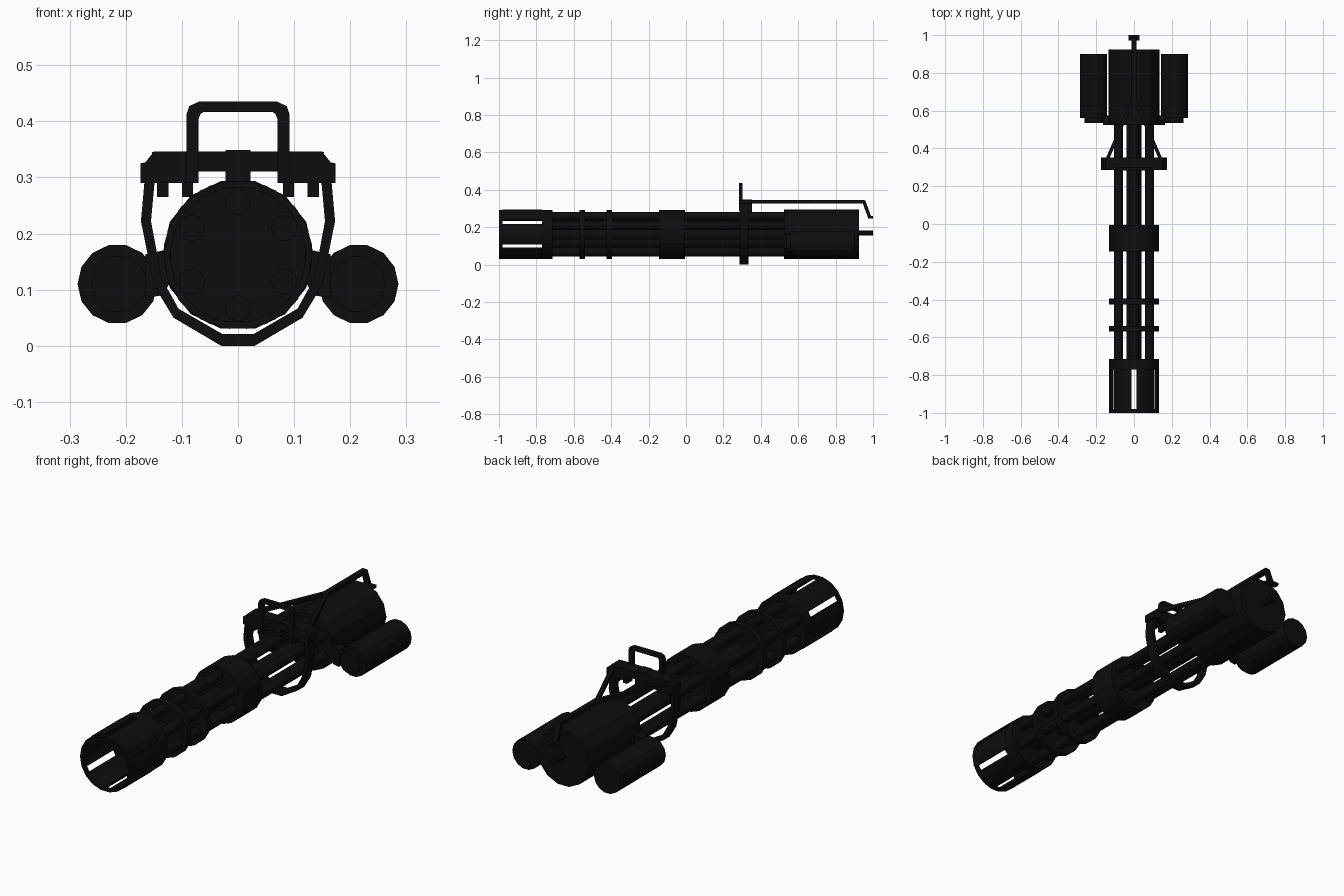
import bpy, bmesh, math
from mathutils import Vector

cube = bpy.data.objects.get("Cube")
if cube:
    bpy.data.objects.remove(cube)

black = bpy.data.materials.new("gunmetal_black")
black.use_nodes = True
black.diffuse_color = (0.004, 0.004, 0.004, 1)
bsdf = next(n for n in black.node_tree.nodes if n.type == "BSDF_PRINCIPLED")
bsdf.inputs["Base Color"].default_value = black.diffuse_color

AXIS = 0.162   # height of the barrel axis
R = 0.133      # outer radius of the rings


def finish(name, bm):
    bmesh.ops.recalc_face_normals(bm, faces=bm.faces)
    mesh = bpy.data.meshes.new(name)
    bm.to_mesh(mesh)
    bm.free()
    mesh.materials.append(black)
    obj = bpy.data.objects.new(name, mesh)
    bpy.context.collection.objects.link(obj)
    return obj


def prism(name, profiles, y0, y1):
    """Extrude one or more x-z outlines from y0 to y1."""
    bm = bmesh.new()
    for outline in profiles:
        a = [bm.verts.new((x, y0, z)) for x, z in outline]
        b = [bm.verts.new((x, y1, z)) for x, z in outline]
        bm.faces.new(a)
        bm.faces.new(b[::-1])
        for i in range(len(a)):
            j = (i + 1) % len(a)
            bm.faces.new((a[i], a[j], b[j], b[i]))
    return finish(name, bm)


def circle(r, x=0, z=AXIS, n=14):
    return [(x + r * math.cos(math.tau * i / n), z + r * math.sin(math.tau * i / n))
            for i in range(n)]


def arc(r0, r1, a0, a1, n):
    """Curved wall section between two angles in degrees."""
    steps = [math.radians(a0 + (a1 - a0) * i / n) for i in range(n + 1)]
    outer = [(r1 * math.cos(a), AXIS + r1 * math.sin(a)) for a in steps]
    inner = [(r0 * math.cos(a), AXIS + r0 * math.sin(a)) for a in reversed(steps)]
    return outer + inner


def rect(x0, x1, z0, z1):
    return [(x0, z0), (x1, z0), (x1, z1), (x0, z1)]


def mirrored(outline):
    return [(-x, z) for x, z in outline]


def symmetric(half):
    return half + mirrored(half[::-1])


def beam(name, p, q, width, height):
    """Rectangular bar between two points."""
    p, q = Vector(p), Vector(q)
    along = (q - p).normalized()
    side = along.cross(Vector((0, 0, 1))).normalized()
    up = side.cross(along)
    bm = bmesh.new()
    for end in (p, q):
        for s, u in ((-1, -1), (1, -1), (1, 1), (-1, 1)):
            bm.verts.new(end + side * s * width / 2 + up * u * height / 2)
    bmesh.ops.convex_hull(bm, input=bm.verts)
    return finish(name, bm)


# Slotted muzzle shroud
inner = R - 0.012
ring = [arc(inner, R, 0, 180, 9), arc(inner, R, 180, 360, 9)]
prism("muzzle_front_ring", ring, -1, -0.98)
prism("muzzle_rear_ring", ring, -0.77, -0.74)
prism("muzzle_slats", [arc(inner, R, 36 + 60 * k, 84 + 60 * k, 3) for k in range(6)],
      -0.98, -0.77)

# Barrel cluster, centre shaft and the clamps around them
barrels = [circle(0.0235, 0.095 * math.cos(math.radians(30 + 60 * k)),
                  AXIS + 0.095 * math.sin(math.radians(30 + 60 * k)), 12)
           for k in range(6)]
prism("barrels", barrels, -0.76, 0.56)
prism("centre_shaft", [circle(0.04)], -0.755, 0.56)
for name, y0, y1 in (("muzzle_clamp", -0.755, -0.715), ("front_clamp", -0.57, -0.54),
                     ("second_clamp", -0.425, -0.395), ("middle_clamp", -0.145, -0.005)):
    prism(name, [circle(R, n=18)], y0, y1)

# Motor housing and rear post
prism("motor_housing", [circle(0.135)], 0.525, 0.925)
prism("rear_post", [circle(0.013, 0, 0.168, 8)], 0.92, 1)

# Side canisters with front caps and brackets
for side, s in (("left", 1), ("right", -1)):
    prism(side + "_canister", [circle(0.071, s * 0.215, 0.11)], 0.56, 0.9)
    prism(side + "_canister_cap", [circle(0.05, s * 0.212, 0.11)], 0.535, 0.56)
    bracket = [(0.11, 0.175), (0.165, 0.163), (0.165, 0.085), (0.135, 0.09), (0.11, 0.13)]
    prism(side + "_canister_bracket", [bracket if s > 0 else mirrored(bracket)], 0.525, 0.575)

# Carrying cradle below and beside the barrels
band_out = [(0.03, 0), (0.115, 0.05), (0.15, 0.108), (0.173, 0.222), (0.166, 0.3)]
band_in = [(0.148, 0.3), (0.155, 0.222), (0.136, 0.12), (0.106, 0.066), (0.028, 0.021)]
band = band_out + band_in
prism("cradle_band", [band, mirrored(band), rect(-0.03, 0.03, 0, 0.021)], 0.287, 0.335)

# Cradle top rail with hanging lugs
prism("cradle_rail", [symmetric([(0.075, 0.311), (0.08, 0.305), (0.08, 0.29), (0.174, 0.29),
                                 (0.174, 0.325), (0.165, 0.327), (0.15, 0.346)])], 0.287, 0.352)
lugs = [rect(0.08, 0.1, 0.265, 0.295), rect(0.124, 0.144, 0.265, 0.295)]
prism("cradle_lugs", lugs + [mirrored(lug) for lug in lugs], 0.29, 0.33)
prism("cradle_centre_block", [rect(-0.022, 0.022, 0.28, 0.349)], 0.287, 0.352)

# Carrying handle
handle = [(0.092, 0.29), (0.092, 0.412), (0.087, 0.427), (0.07, 0.435)]
handle_in = [(0.061, 0.417), (0.067, 0.413), (0.07, 0.405), (0.07, 0.29)]
loop = handle + handle_in
prism("handle", [loop, mirrored(loop), rect(-0.07, 0.07, 0.417, 0.435),
                 [(0.07, 0.435), (0.061, 0.417), (0.061, 0.435)],
                 [(-0.07, 0.435), (-0.061, 0.417), (-0.061, 0.435)]], 0.283, 0.303)

# Rear control arm: two struts meeting in one bar that bends down to a grip
for side, s in (("left", 1), ("right", -1)):
    beam(side + "_strut", (s * 0.145, 0.335, 0.336), (0, 0.67, 0.336), 0.018, 0.018)
beam("control_arm", (0, 0.66, 0.336), (0, 0.955, 0.336), 0.024, 0.018)
beam("control_drop", (0, 0.95, 0.34), (0, 0.983, 0.25), 0.024, 0.018)
prism("control_grip", [rect(-0.03, 0.03, 0.246, 0.259)], 0.972, 1)
